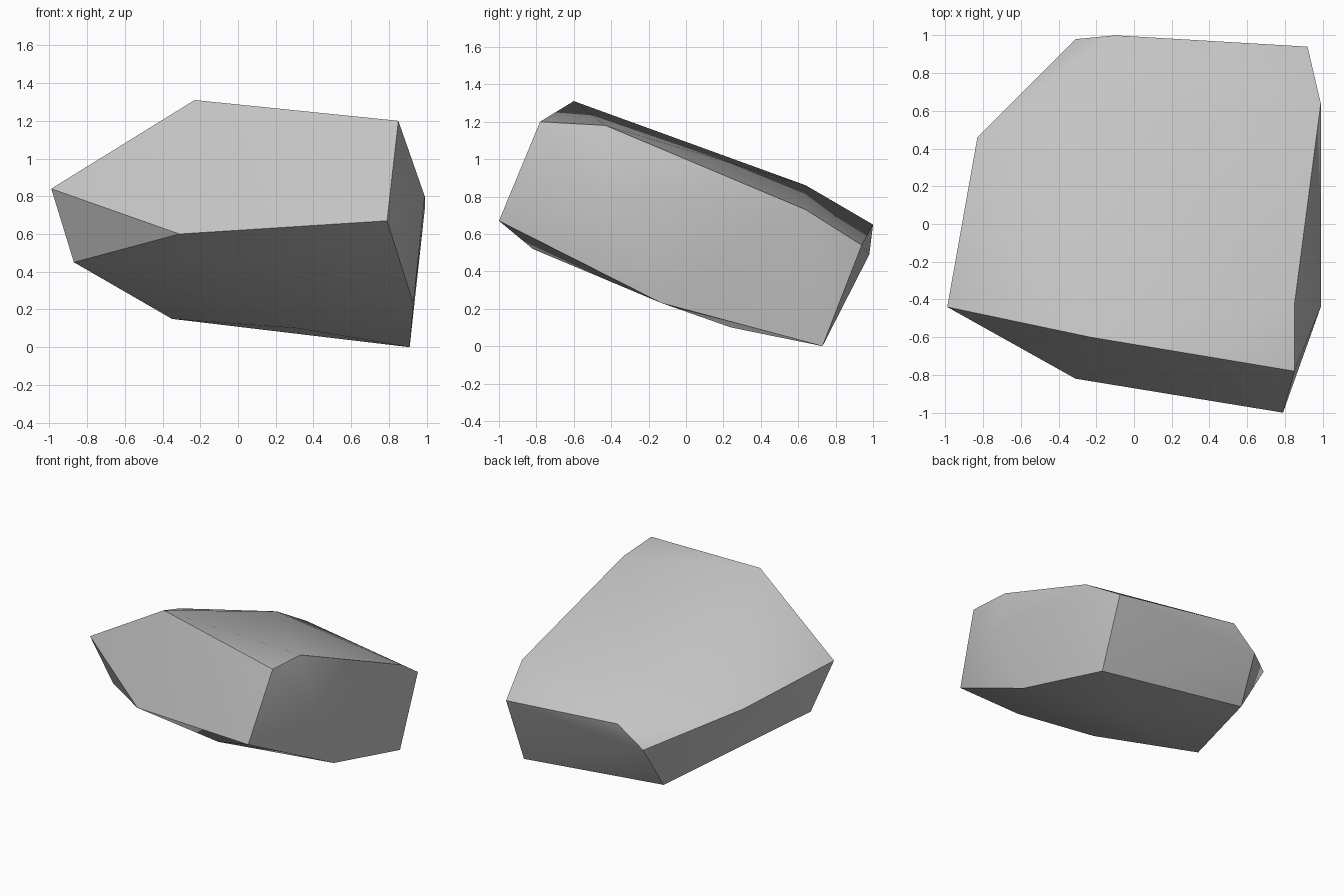
import bpy
import bmesh
import math
from mathutils import Vector

cube = bpy.data.objects.get("Cube")
if cube:
    bpy.data.objects.remove(cube, do_unlink=True)

# Plain grey stone
stone = bpy.data.materials.new("grey_stone")
stone.use_nodes = True
grey = (0.55, 0.55, 0.55, 1)
stone.diffuse_color = grey
stone.node_tree.nodes["Principled BSDF"].inputs["Base Color"].default_value = grey

# Corners of the sloping upper face
top_corners = [(.85, -.78, 1.2), (-.23, -.6, 1.31), (.85, -.43, 1.18), (.99, .64, .73),
               (-.11, .64, .86), (-.83, .46, .76), (-.99, -.44, .84), (-.1, 1, .65)]
# Corners around the flanks
side_corners = [(.99, -.44, .8), (.79, -1, .67), (-.31, -.82, .6),
                (.92, .94, .54), (-.31, .98, .49)]
# Corners of the underside
base_corners = [(.91, .73, 0), (.93, -.13, .23), (.4, -.82, .52),
                (-.87, -.32, .45), (.32, .24, .1), (-.35, .78, .15)]

# Boulder: a chipped convex solid wrapped around its corners
bm = bmesh.new()
for corner in top_corners + side_corners + base_corners:
    bm.verts.new(Vector(corner))
bmesh.ops.convex_hull(bm, input=bm.verts[:])
bmesh.ops.dissolve_limit(bm, angle_limit=math.radians(1),
                         verts=bm.verts[:], edges=bm.edges[:])
bmesh.ops.recalc_face_normals(bm, faces=bm.faces[:])

mesh = bpy.data.meshes.new("boulder")
bm.to_mesh(mesh)
bm.free()
mesh.materials.append(stone)
boulder = bpy.data.objects.new("boulder", mesh)
bpy.context.collection.objects.link(boulder)

# Soft shading with crisp chipped edges
bpy.ops.object.select_all(action="DESELECT")
boulder.select_set(True)
bpy.context.view_layer.objects.active = boulder
bpy.ops.object.shade_smooth_by_angle(angle=math.radians(30))
